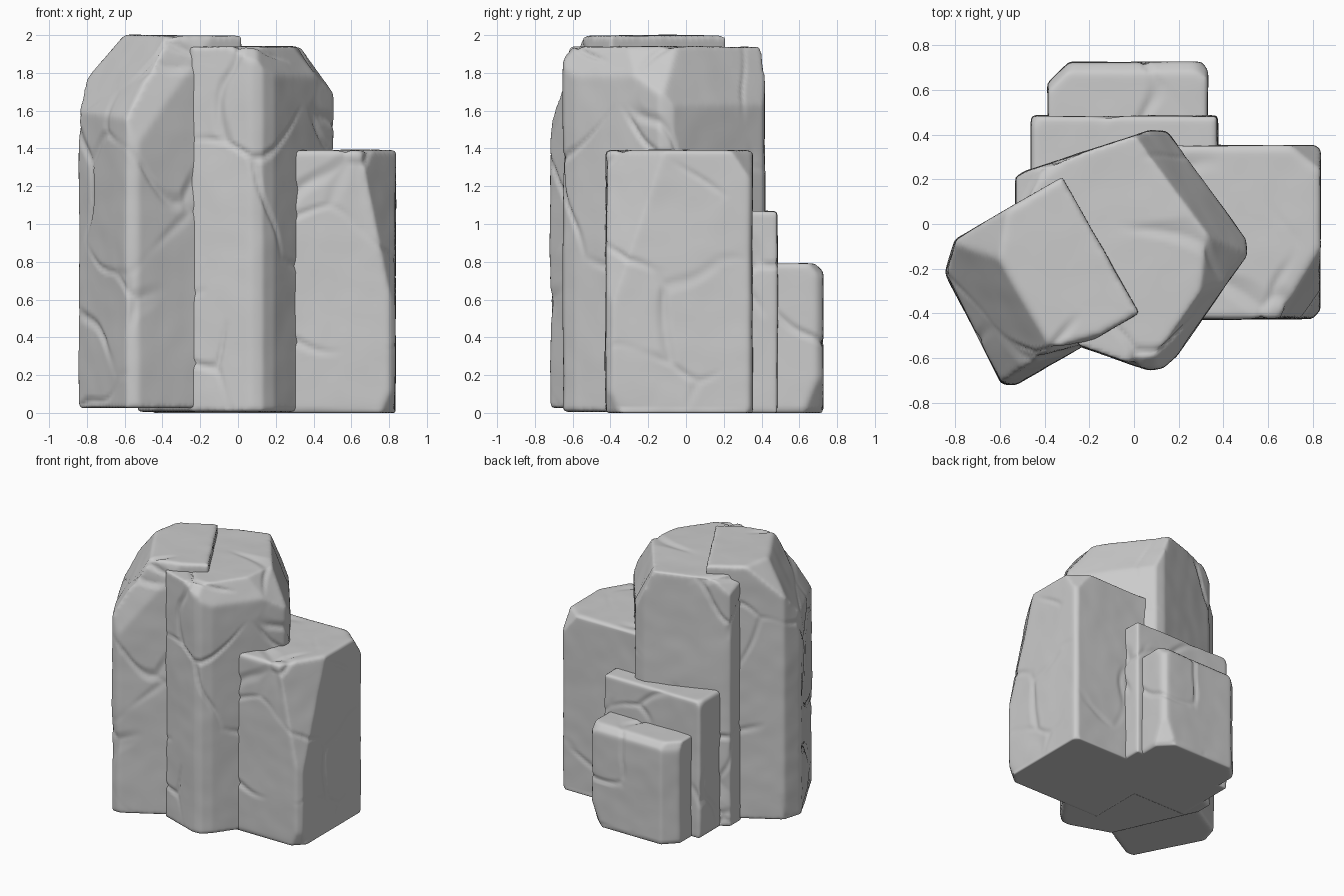
import bpy, bmesh
from mathutils import Vector, noise

if "Cube" in bpy.data.objects:
    bpy.data.objects.remove(bpy.data.objects["Cube"])


def rock_block(name, outline, z0, z1, cuts, seed):
    """Prism from a plan outline, chopped by planes (point, outward normal), then weathered."""
    bm = bmesh.new()
    base = bm.faces.new([bm.verts.new((x, y, z0)) for x, y in outline])
    ext = bmesh.ops.extrude_face_region(bm, geom=[base])["geom"]
    for v in ext:
        if isinstance(v, bmesh.types.BMVert):
            v.co.z = z1
    for point, normal in cuts:
        bmesh.ops.bisect_plane(bm, geom=bm.verts[:] + bm.edges[:] + bm.faces[:], dist=1e-5,
                               plane_co=point, plane_no=Vector(normal).normalized(),
                               clear_outer=True)
        bmesh.ops.holes_fill(bm, edges=[e for e in bm.edges if e.is_boundary], sides=0)
    bmesh.ops.recalc_face_normals(bm, faces=bm.faces[:])
    mesh = bpy.data.meshes.new(name)
    bm.to_mesh(mesh)
    bm.free()
    obj = bpy.data.objects.new(name, mesh)
    bpy.context.collection.objects.link(obj)

    # Dense surface with softened corners
    remesh = obj.modifiers.new("dense", "REMESH")
    remesh.mode = "VOXEL"
    remesh.voxel_size = 0.016
    soft = obj.modifiers.new("soften", "SMOOTH")
    soft.iterations = 4
    dg = bpy.context.evaluated_depsgraph_get()
    dense = bpy.data.meshes.new_from_object(obj.evaluated_get(dg))
    obj.modifiers.clear()
    obj.data = dense
    dense.name = name

    # Gentle undulation and sparse cracks
    normals = [v.normal.copy() for v in dense.vertices]
    for v, n in zip(dense.vertices, normals):
        p = v.co + Vector((seed * 7.3, seed * 3.1, seed * 1.7))
        d = 0.006 * noise.noise(p * 2.5) + 0.002 * noise.noise(p * 8)
        warped = p + 0.12 * noise.noise_vector(p * 2.5)
        dist = noise.voronoi(warped * 1.7)[0]
        edge = dist[1] - dist[0]
        mask = max(0.0, min(1.0, 0.4 + 2.5 * noise.noise(p * 2.2 + Vector((9, 4, 2)))))
        d -= 0.014 * mask * max(0.0, 1 - edge / 0.07)
        if v.co.z > z0 + 0.012:
            v.co += n * d
        v.co.z = max(v.co.z, z0)
    dense.polygons.foreach_set("use_smooth", [True] * len(dense.polygons))
    return obj


# Tallest slab, turned about 30 degrees, with a sloping outer shoulder
rock_block("tall_left_block",
           [(-0.80, -0.07), (-0.845, -0.22), (-0.59, -0.715), (-0.53, -0.72),
            (0.025, -0.40), (-0.32, 0.215)], 0.025, 2.0,
           [((-0.52, -0.30, 2.0), (-0.33, -0.19, 0.23)),
            ((-0.35, -0.55, 2.0), (0.26, -0.95, 0.2)),
            ((-0.77, -0.17, 1.82), (-0.6, 0.1, 0.55))], 1)

# Central column with a chamfered rear-right shoulder
rock_block("tall_centre_block",
           [(-0.53, 0.08), (-0.53, 0.21), (-0.49, 0.235), (0.07, 0.42), (0.15, 0.415),
            (0.50, -0.07), (0.505, -0.14), (0.19, -0.59), (0.13, -0.645), (0.07, -0.655),
            (-0.25, -0.545)], 0.005, 1.94,
           [((0.19, 0.14, 1.94), (0.276, 0.197, 0.14)),
            ((0.34, -0.24, 1.94), (0.115, -0.08, 0.07)),
            ((0.44, -0.10, 1.78), (0.8, -0.1, 0.6)),
            ((0.10, -0.60, 1.92), (0.15, -0.7, 0.6)),
            ((-0.47, 0.20, 1.90), (-0.7, 0.25, 0.6))], 2)

# Lower right block with a broken front corner
rock_block("right_block",
           [(0.0, -0.425), (0.80, -0.425), (0.835, -0.385), (0.835, 0.33),
            (0.815, 0.352), (0.0, 0.352)], 0, 1.39,
           [((0.65, -0.42, 1.39), (0.237, -0.142, 0.048)),
            ((0.77, 0.29, 1.39), (0.5, 0.6, 0.4)),
            ((0.82, -0.40, 0.10), (0.6, -0.6, -0.25))], 3)

# Two descending steps at the back
rock_block("upper_back_step",
           [(-0.46, 0.0), (0.375, 0.0), (0.375, 0.485), (-0.46, 0.485)], 0, 1.07,
           [((-0.44, 0.47, 1.06), (-0.6, 0.4, 0.5))], 4)
rock_block("lower_back_step",
           [(-0.385, 0.2), (0.33, 0.2), (0.33, 0.69), (0.30, 0.725),
            (-0.29, 0.725), (-0.385, 0.63)], 0, 0.79,
           [((0.28, 0.69, 0.78), (0.45, 0.6, 0.5)),
            ((0.0, 0.70, 0.77), (0.0, 0.7, 0.7)),
            ((-0.34, 0.68, 0.72), (-0.6, 0.6, 0.35)),
            ((0.31, 0.70, 0.15), (0.6, 0.6, -0.25))], 5)
